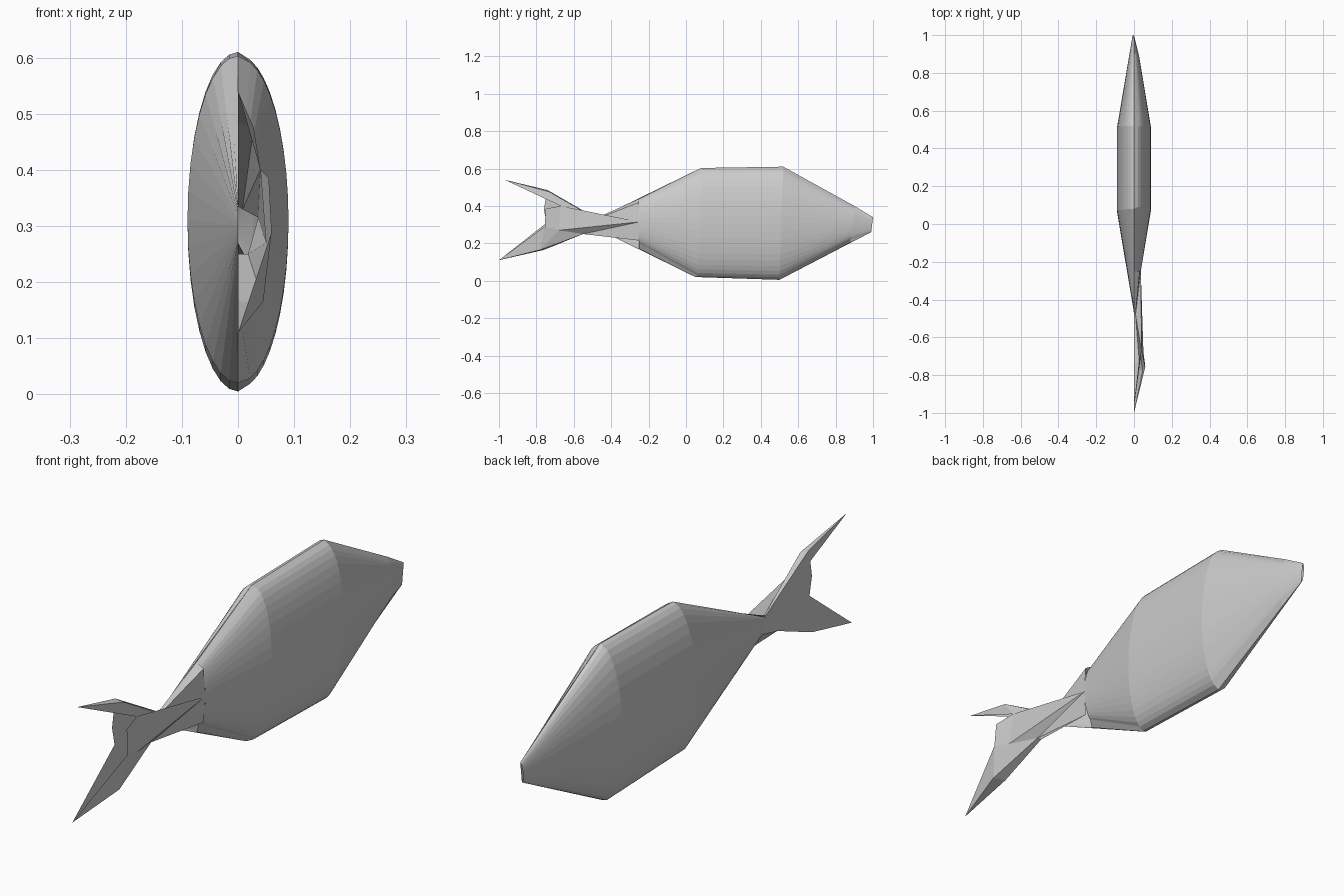
import bpy, bmesh
from math import sin, cos, radians

if "Cube" in bpy.data.objects:
    bpy.data.objects.remove(bpy.data.objects["Cube"])


def make_object(name, verts, faces):
    mesh = bpy.data.meshes.new(name)
    mesh.from_pydata(verts, [], faces)
    bm = bmesh.new()
    bm.from_mesh(mesh)
    bmesh.ops.remove_doubles(bm, verts=bm.verts, dist=0.0005)
    bmesh.ops.recalc_face_normals(bm, faces=bm.faces)
    bm.to_mesh(mesh)
    bm.free()
    obj = bpy.data.objects.new(name, mesh)
    bpy.context.collection.objects.link(obj)
    return obj


def half_ring(y_low, y_high, z_low, z_high, width, side, limit=90, steps=18):
    """Half ellipse from the bottom ridge to the top ridge, sheared in y."""
    points = []
    for i in range(steps + 1):
        a = radians(-limit + 2 * limit * i / steps)
        t = (sin(a) + 1) / 2
        points.append((side * width * cos(a), y_low + (y_high - y_low) * t,
                       z_low + (z_high - z_low) * t))
    return points


def loft(name, rings):
    n = len(rings[0])
    verts = [p for ring in rings for p in ring]
    faces = [(r * n + i, r * n + i + 1, (r + 1) * n + i + 1, (r + 1) * n + i)
             for r in range(len(rings) - 1) for i in range(n - 1)]
    return make_object(name, verts, faces)


# Left body half: tail stem, two full sections, thin nose
left_stations = [(-0.46, -0.48, 0.27, 0.33, 0.0), (0.05, 0.08, 0.02, 0.603, 0.09),
                 (0.50, 0.52, 0.005, 0.61, 0.09), (0.99, 1.0, 0.26, 0.34, 0.008)]
loft("body_left", [half_ring(*s, -1) for s in left_stations])

# Right body half, with narrow ridge strips reaching the centre line
right_stations = [((-0.25, -0.25, 0.20, 0.43, 0.036), (-0.25, 0.17), (-0.25, 0.438)),
                  ((0.06, 0.09, 0.02, 0.60, 0.09), (0.05, 0.02), (0.08, 0.603)),
                  ((0.50, 0.52, 0.01, 0.605, 0.09), (0.50, 0.005), (0.52, 0.61)),
                  ((0.88, 0.90, 0.22, 0.39, 0.027), (0.88, 0.205), (0.90, 0.40)),
                  ((0.99, 1.0, 0.26, 0.34, 0.0), (0.99, 0.26), (1.0, 0.34))]
rings = []
for station, low, high in right_stations:
    rings.append([(0, *low)] + half_ring(*station, 1, limit=76) + [(0, *high)])
loft("body_right", rings)

# Forked tail: flat left plate, bulged right plate, walls along outer edges
left = [(-0.25, 0.438), (-0.48, 0.335), (-0.74, 0.485), (-0.97, 0.54), (-0.75, 0.44),
        (-0.76, 0.38), (-0.745, 0.31), (-1.0, 0.11), (-0.76, 0.165), (-0.55, 0.25),
        (-0.46, 0.27)]
make_object("tail_left_plate", [(0, y, z) for y, z in left[1:]],
            [(0, 4, 9), (0, 1, 3), (1, 2, 3), (0, 3, 4), (4, 5, 9),
             (5, 8, 9), (5, 6, 7), (5, 7, 8)])

right = [(0.03, -0.25, 0.42), (0.008, -0.48, 0.33), (0.028, -0.73, 0.475),
         (0.0, -0.97, 0.54), (0.04, -0.67, 0.40), (0.055, -0.75, 0.385),
         (0.06, -0.755, 0.29), (0.0, -1.0, 0.11), (0.045, -0.78, 0.165),
         (0.018, -0.55, 0.25), (0.03, -0.25, 0.215)]
mid = [(0.036, -0.25, 0.315), (0.05, -0.68, 0.27)]
make_object("tail_right_plate", right + mid,
            [(0, 1, 11), (1, 4, 11), (1, 2, 4), (2, 3, 4), (4, 5, 12),
             (11, 4, 12), (5, 6, 12), (6, 8, 12), (6, 7, 8),
             (8, 9, 12), (9, 11, 12), (9, 10, 11)])

n = len(left)
wall_verts = [(0, y, z) for y, z in left] + right
top = [(i, i + 1, n + i + 1, n + i) for i in (0, 1)]
fins = [(2, 3, n + 2), (7, 8, n + 8), (8, 9, n + 9, n + 8)]
make_object("tail_edge_walls", wall_verts, top + fins + [(9, 10, n + 10, n + 9)])
